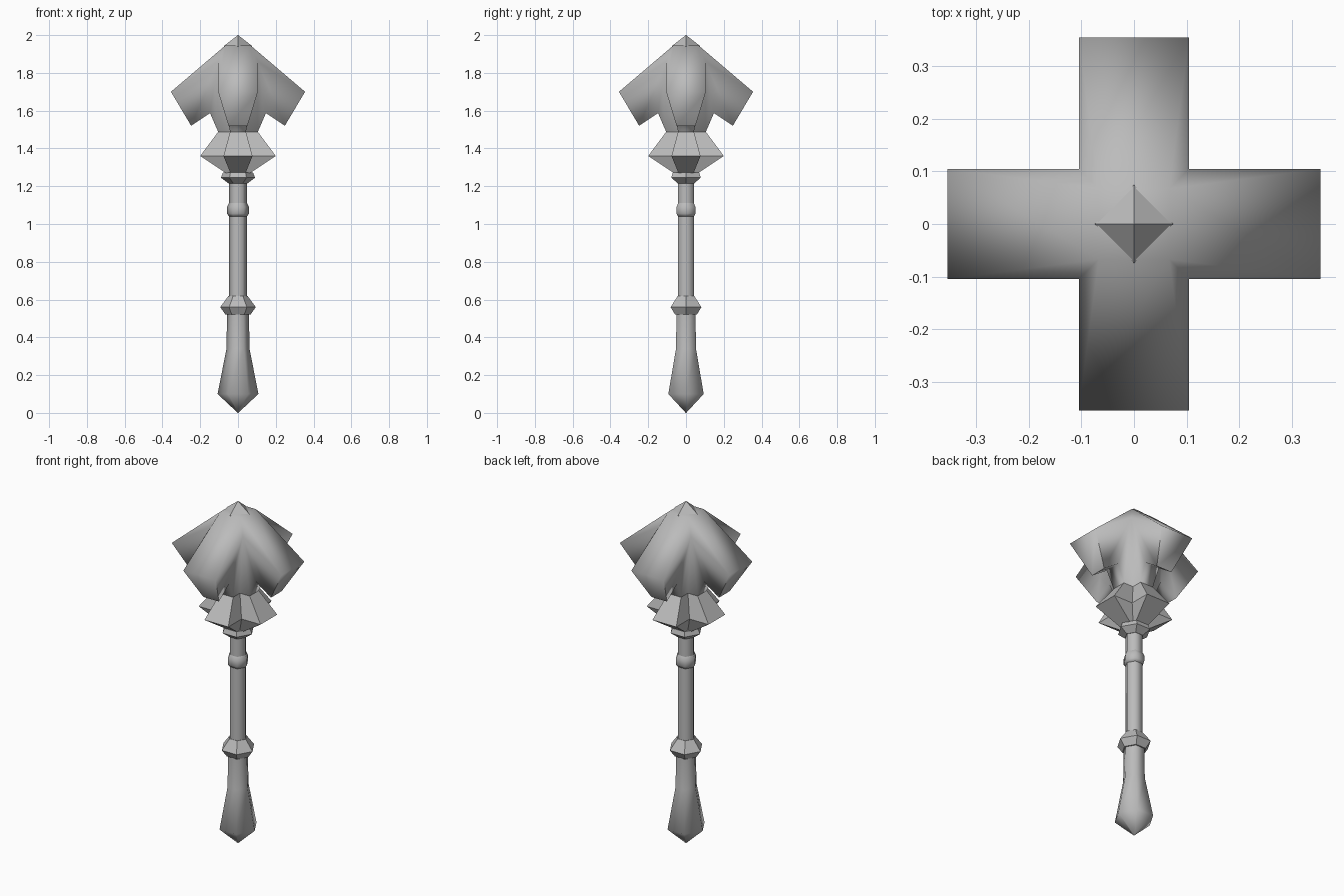
import bpy, bmesh, math
from mathutils import Matrix, Vector

cube = bpy.data.objects.get("Cube")
if cube:
    bpy.data.objects.remove(cube, do_unlink=True)

steel = bpy.data.materials.new("grey_steel")
steel.use_nodes = True
GREY = (0.5, 0.5, 0.5, 1)
steel.diffuse_color = GREY
steel.node_tree.nodes["Principled BSDF"].inputs["Base Color"].default_value = GREY


def finish(name, bm, angle=None):
    """Turn a bmesh into a named object, smooth below the given angle."""
    bmesh.ops.remove_doubles(bm, verts=bm.verts, dist=0.0005)
    bmesh.ops.recalc_face_normals(bm, faces=bm.faces)
    mesh = bpy.data.meshes.new(name)
    bm.to_mesh(mesh)
    bm.free()
    mesh.materials.append(steel)
    obj = bpy.data.objects.new(name, mesh)
    bpy.context.scene.collection.objects.link(obj)
    if angle:
        bpy.ops.object.select_all(action="DESELECT")
        obj.select_set(True)
        bpy.context.view_layer.objects.active = obj
        bpy.ops.object.shade_smooth_by_angle(angle=math.radians(angle))
    return obj


def loft(name, rings, angle=None):
    """Skin a stack of matching rings and cap both ends."""
    bm = bmesh.new()
    loops = [[bm.verts.new(p) for p in ring] for ring in rings]
    n = len(loops[0])
    for a, b in zip(loops, loops[1:]):
        for i in range(n):
            j = (i + 1) % n
            bm.faces.new((a[i], a[j], b[j], b[i]))
    bm.faces.new(loops[0][::-1])
    bm.faces.new(loops[-1])
    return finish(name, bm, angle)


def polygon(radius, z, sides):
    return [(radius * math.cos(math.tau * i / sides),
             radius * math.sin(math.tau * i / sides), z) for i in range(sides)]


def turned(name, profile, sides=6, angle=None):
    return loft(name, [polygon(r, z, sides) for r, z in profile], angle)


def cross(reach, half, z):
    """Plus-shaped ring with four arms."""
    arm = [Vector((reach, -half, z)), Vector((reach, half, z)), Vector((half, half, z))]
    return [Matrix.Rotation(math.pi / 2 * k, 3, "Z") @ p for k in range(4) for p in arm]


# Hexagonal handle parts
turned("pommel_grip", [(0.001, 0), (0.108, 0.1), (0.061, 0.34), (0.058, 0.53)], angle=65)
turned("grip_collar", [(0.066, 0.52), (0.094, 0.56), (0.05, 0.62)])
turned("shaft", [(0.048, 0.5), (0.048, 1.26)], angle=65)
turned("shaft_ring", [(0.048, 1.04), (0.058, 1.055), (0.058, 1.09), (0.048, 1.11)], angle=65)
turned("neck_collar", [(0.05, 1.215), (0.09, 1.245), (0.08, 1.272)])

# Flared four-pointed base of the head
loft("head_base", [cross(0.065, 0.04, 1.27), cross(0.2, 0.077, 1.36), cross(0.105, 0.042, 1.488)])

# Four hooked flanges, built from one arm turned round the axis
HALF_ARM = {
    "crown": (0.067, 0.067, 1.945), "valley": (0.105, 0.105, 1.86),
    "tip": (0.355, 0.105, 1.70), "hook": (0.248, 0.05, 1.52),
    "notch": (0.148, 0.048, 1.587), "foot": (0.105, 0.042, 1.488),
    "root": (0.042, 0.042, 1.488),
}
SIDE_FACES = [("crown", "valley", "tip"), ("valley", "notch", "hook", "tip"),
              ("valley", "root", "foot", "notch")]
OUTLINE = ["crown", "tip", "hook", "notch", "foot"]

bm = bmesh.new()
for k in range(4):
    turn = Matrix.Rotation(math.pi / 2 * k, 3, "Z")

    def point(key, side):
        x, y, z = HALF_ARM[key]
        return bm.verts.new(turn @ Vector((x, side * y, z)))

    for side in (1, -1):
        for face in SIDE_FACES:
            bm.faces.new([point(key, side) for key in face])
    for a, b in zip(OUTLINE, OUTLINE[1:]):
        bm.faces.new((point(a, 1), point(b, 1), point(b, -1), point(a, -1)))
bm.faces.new([bm.verts.new(Matrix.Rotation(math.pi / 2 * k, 3, "Z") @ Vector(HALF_ARM["crown"]))
              for k in range(4)])
finish("flanged_head", bm, 85)

# Pointed finial
turned("finial", [(0.001, 1.89), (0.075, 1.942), (0.0005, 2.0)], sides=4)
